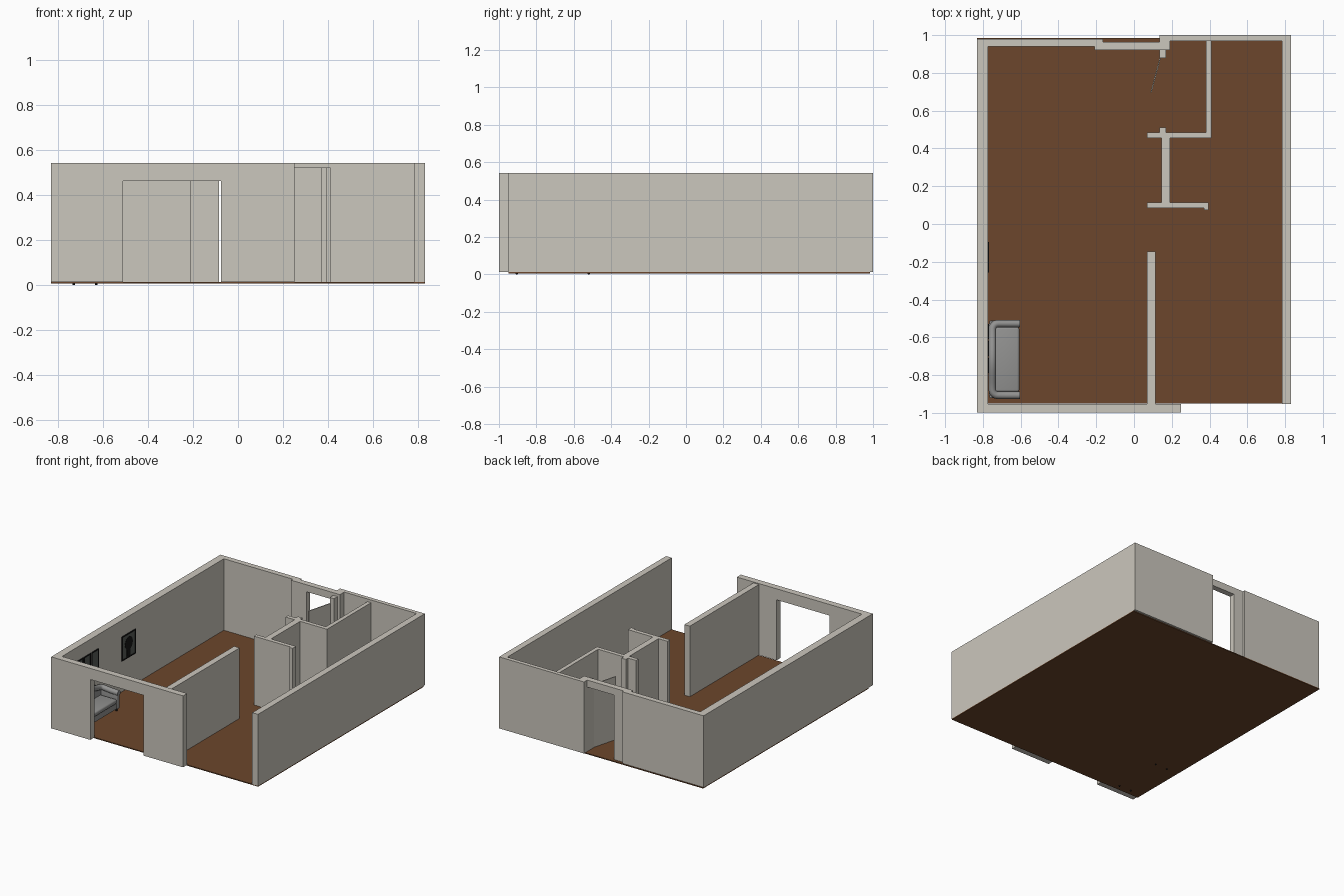
import bpy, bmesh, math
from mathutils import Vector

if "Cube" in bpy.data.objects:
    bpy.data.objects.remove(bpy.data.objects["Cube"])


def material(name, rgb):
    m = bpy.data.materials.new(name)
    m.diffuse_color = (*rgb, 1)
    m.use_nodes = True
    m.node_tree.nodes["Principled BSDF"].inputs["Base Color"].default_value = m.diffuse_color
    return m


WALL = material("warm_grey_plaster", (0.60, 0.57, 0.51))
FLOOR = material("brown_wood", (0.150, 0.062, 0.025))
SOFA = material("grey_fabric", (0.29, 0.29, 0.285))
BLACK = material("black", (0.008, 0.008, 0.008))
CANVAS = material("dark_grey_canvas", (0.10, 0.11, 0.10))


def finish(name, bm, mat, smooth=False):
    bmesh.ops.recalc_face_normals(bm, faces=bm.faces)
    me = bpy.data.meshes.new(name)
    bm.to_mesh(me)
    bm.free()
    me.materials.append(mat)
    ob = bpy.data.objects.new(name, me)
    bpy.context.collection.objects.link(ob)
    if smooth:
        bpy.context.view_layer.objects.active = ob
        ob.select_set(True)
        bpy.ops.object.shade_smooth_by_angle(angle=math.radians(40))
        ob.select_set(False)
    return ob


def box(name, x, y, z, mat, bevel=0):
    bm = bmesh.new()
    bmesh.ops.create_cube(bm, size=1)
    for v in bm.verts:
        v.co = Vector([(r[0] + r[1]) / 2 + c * (r[1] - r[0])
                       for r, c in zip((x, y, z), v.co)])
    if bevel:
        bmesh.ops.bevel(bm, geom=bm.edges[:], offset=bevel, segments=3,
                        profile=0.5, affect='EDGES')
    return finish(name, bm, mat, bool(bevel))


def prism(name, pts, axis_range, mat):
    """Extrude a (y, z) outline along x."""
    bm = bmesh.new()
    a, b = [[bm.verts.new((x, y, z)) for y, z in pts] for x in axis_range]
    bm.faces.new(a)
    bm.faces.new(b)
    n = len(pts)
    for i in range(n):
        bm.faces.new((a[i], a[(i + 1) % n], b[(i + 1) % n], b[i]))
    return finish(name, bm, mat, True)


B, T, TI = 0.013, 0.542, 0.522      # wall bottom, outer top, inner top

# floor
box("floor", (-0.83, 0.83), (-0.95, 0.985), (0.006, B), FLOOR)

# outer walls
box("left_wall", (-0.83, -0.774), (-0.999, 0.98), (B, T), WALL)
box("right_wall", (0.783, 0.83), (-0.952, 1.0), (B, T), WALL)
box("back_wall_right", (0.135, 0.783), (0.97, 1.0), (B, T), WALL)
box("back_wall_left", (-0.774, -0.165), (0.94, 0.98), (B, T), WALL)

# front wall with wide doorway
box("front_wall_left", (-0.774, -0.51), (-0.999, -0.952), (B, T), WALL)
box("front_wall_right", (-0.075, 0.25), (-0.999, -0.952), (B, T), WALL)
box("front_lintel", (-0.51, -0.075), (-0.999, -0.952), (0.46, T), WALL)

# recessed entrance at the back
box("entrance_jamb_left", (-0.21, -0.085), (0.92, 0.963), (B, T), WALL)
box("entrance_lintel", (-0.085, 0.135), (0.92, 0.963), (0.49, T), WALL)
box("entrance_jamb_right", (0.135, 0.19), (0.92, 0.97), (B, T), WALL)

# inner partitions
for name, x, y, top in (
    ("bath_front_partition", (0.07, 0.41), (0.455, 0.485), TI),
    ("bath_side_partition", (0.38, 0.41), (0.485, 0.97), TI),
    ("corridor_partition", (0.145, 0.19), (0.115, 0.455), TI),
    ("bedroom_partition", (0.07, 0.395), (0.085, 0.115), TI),
    ("bedroom_partition_nib", (0.37, 0.395), (0.075, 0.085), TI),
    ("living_partition", (0.07, 0.115), (-0.952, -0.145), 0.535),
    ("door_post_back", (0.135, 0.17), (0.88, 0.92), TI),
    ("door_post_front", (0.135, 0.17), (0.485, 0.51), TI),
):
    box(name, x, y, (B, top), WALL)

# open door leaf, hinged on the back post
door = box("door_leaf", (-0.003, 0.003), (-0.196, 0), (B, 0.48), WALL)
door.location = (0.14, 0.885, 0)
door.rotation_euler.z = -math.atan2(0.05, 0.19)


# framed pictures on the left wall
def picture(name, y0, y1, z0, z1):
    xw, f = -0.774, 0.008
    box(name + "_canvas", (xw, xw + 0.003), (y0 + f, y1 - f), (z0 + f, z1 - f), CANVAS)
    for i, (y, z) in enumerate((((y0, y1), (z0, z0 + f)), ((y0, y1), (z1 - f, z1)),
                                ((y0, y0 + f), (z0 + f, z1 - f)),
                                ((y1 - f, y1), (z0 + f, z1 - f)))):
        box(f"{name}_frame_{i}", (xw, xw + 0.006), y, z, BLACK)


picture("single_picture", -0.257, -0.095, 0.24, 0.42)
blob = [(-0.175 + 0.045 * math.cos(a), 0.345 + 0.05 * math.sin(a))
        for a in [i * math.tau / 16 for i in range(16)]]
prism("picture_silhouette", blob, (-0.772, -0.7695), BLACK)
box("picture_silhouette_stem", (-0.772, -0.7695), (-0.2, -0.16), (0.25, 0.31), BLACK)
for i in range(3):
    y = -0.79 + i * 0.09
    picture(f"panel_picture_{i}", y, y + 0.08, 0.27, 0.44)

# sofa
CY = -0.717                                     # sofa middle
HALF = 0.19                                     # middle to arm centre


def hump(t):                                    # camel-back height, t in -1..1
    return 0.165 + 0.045 * math.cos(t * math.pi / 2) ** 2


box("sofa_base", (-0.755, -0.615), (CY - 0.18, CY + 0.18), (0.035, 0.085), SOFA, 0.006)
box("sofa_seat", (-0.745, -0.607), (CY - 0.172, CY + 0.172), (0.08, 0.115), SOFA, 0.012)
ts = [i / 8 - 1 for i in range(17)]
back = [(CY + t * HALF, hump(t)) for t in ts]
prism("sofa_back", back + [(CY + HALF, 0.04), (CY - HALF, 0.04)], (-0.768, -0.742), SOFA)
for side, label in ((-1, "front"), (1, "back")):
    y = CY + side * HALF
    box("sofa_arm_" + label, (-0.765, -0.61), (y - 0.015, y + 0.015), (0.035, 0.16), SOFA, 0.006)


# padded roll along arms and back
def roll(name, path, r, sides=10):
    bm = bmesh.new()
    rings = []
    for i, p in enumerate(path):
        d = (path[min(i + 1, len(path) - 1)] - path[max(i - 1, 0)]).normalized()
        s = d.cross(Vector((0, 0, 1))).normalized()
        u = s.cross(d)
        rings.append([bm.verts.new(p + r * (math.cos(a) * s + math.sin(a) * u))
                      for a in [k * math.tau / sides for k in range(sides)]])
    for a, b in zip(rings, rings[1:]):
        for k in range(sides):
            bm.faces.new((a[k], a[(k + 1) % sides], b[(k + 1) % sides], b[k]))
    bm.faces.new(rings[0])
    bm.faces.new(rings[-1])
    finish(name, bm, SOFA, True)


def arm_path(side):
    y = CY + side * HALF
    pts = [Vector((-0.605, y, 0.152)), Vector((-0.67, y, 0.155))]
    for k in range(5):                          # rounded back corner
        a = k * math.pi / 8
        pts.append(Vector((-0.72 - 0.03 * math.sin(a),
                           y - side * 0.03 * (1 - math.cos(a)), 0.16 + 0.002 * k)))
    return pts


middle = [Vector((-0.75, CY + t * HALF, hump(t))) for t in ts[2:-2]]
roll("sofa_roll", arm_path(-1) + middle + arm_path(1)[::-1], 0.02)

# sofa feet
for x in (-0.73, -0.63):
    for y in (-0.905, -0.52):
        bm = bmesh.new()
        bmesh.ops.create_cone(bm, cap_ends=True, segments=10, radius1=0.005,
                              radius2=0.01, depth=0.04)
        bmesh.ops.translate(bm, verts=bm.verts, vec=(x, y, 0.02))
        finish("sofa_foot", bm, BLACK, True)
